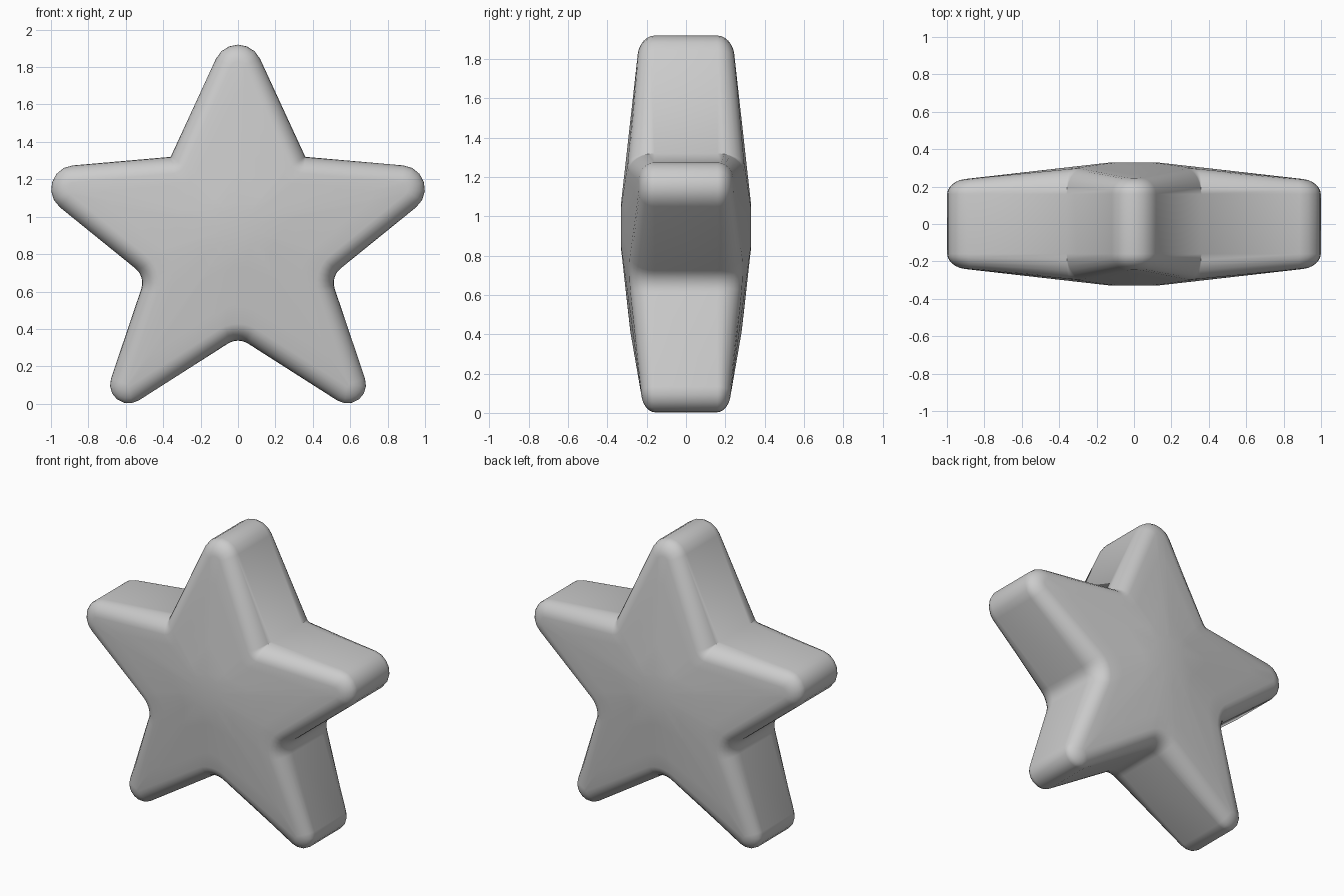
import bpy, bmesh
from math import sin, cos, pi, hypot
from mathutils import Vector

if "Cube" in bpy.data.objects:
    bpy.data.objects.remove(bpy.data.objects["Cube"])

CENTRE = Vector((0, 0.95))
EDGE_Y = 0.16      # half width of the flat rim
ROUND = 0.09       # inset of the rounded rim
STEPS = 7          # points per rounded corner

# Sharp corners of the right half (x, z, rounding radius), top to bottom
half = [(0, 2.10, 0.13), (0.36, 1.32, 0.0), (1.195, 1.247, 0.126),
        (0.495, 0.68, 0.10), (0.77, -0.135, 0.10), (0, 0.356, 0.10)]
corners = half + [(-x, z, r) for x, z, r in reversed(half[1:-1])]


def outline():
    """Rounded star outline as (point, outward normal) pairs, clockwise."""
    pts = []
    n = len(corners)
    for i, (x, z, r) in enumerate(corners):
        p = Vector((x, z))
        a = (p - Vector(corners[i - 1][:2])).normalized()
        b = (Vector(corners[(i + 1) % n][:2]) - p).normalized()
        na, nb = Vector((-a.y, a.x)), Vector((-b.y, b.x))
        side = 1 if a.x * b.y - a.y * b.x < 0 else -1   # convex or concave
        mid = (na + nb).normalized()
        c = p - mid * (side * r / mid.dot(na))
        turn = na.angle(nb) * -side
        for k in range(STEPS):
            t = turn * k / (STEPS - 1)
            nrm = Vector((na.x * cos(t) - na.y * sin(t),
                          na.x * sin(t) + na.y * cos(t)))
            pts.append((c + nrm * side * r, nrm))
    return pts


def height(p):
    """Half thickness: a flat hub sloping gently to the tips."""
    r = hypot(*(p - CENTRE))
    return 0.33 - 0.112 * max(0, r - 0.12)


def face_rings(pts):
    """Rings of one face from rim to hub."""
    rings = []
    for k in range(7):
        a = k / 6 * pi / 2
        ring = []
        for p, nrm in pts:
            q = p - nrm * ROUND * (1 - cos(a))
            ring.append((q.x, EDGE_Y + (height(q) - EDGE_Y) * sin(a), q.y))
        rings.append(ring)
    inner = [Vector((x, z)) for x, y, z in rings[-1]]
    for s in (0.75, 0.5, 0.25, 0):
        ring = []
        for p in inner:
            d = p - CENTRE
            q = CENTRE + d.normalized() * (0.12 + (d.length - 0.12) * s)
            ring.append((q.x, height(q), q.y))
        rings.append(ring)
    return rings


# Star body: front hub to rim, across the rim, back rim to hub
bm = bmesh.new()
rings = face_rings(outline())
front = [[(x, -y, z) for x, y, z in ring] for ring in reversed(rings)]
loops = [[bm.verts.new(co) for co in ring] for ring in front + rings]
n = len(loops[0])
for lo, hi in zip(loops, loops[1:]):
    for i in range(n):
        j = (i + 1) % n
        bm.faces.new((lo[i], lo[j], hi[j], hi[i]))
bm.faces.new(loops[0])
bm.faces.new(loops[-1])
bmesh.ops.remove_doubles(bm, verts=bm.verts, dist=0.0005)
bmesh.ops.recalc_face_normals(bm, faces=bm.faces)

mesh = bpy.data.meshes.new("star")
bm.to_mesh(mesh)
bm.free()
star = bpy.data.objects.new("star", mesh)
bpy.context.collection.objects.link(star)
bpy.context.view_layer.objects.active = star
star.select_set(True)
bpy.ops.object.shade_smooth_by_angle(angle=pi / 5)
